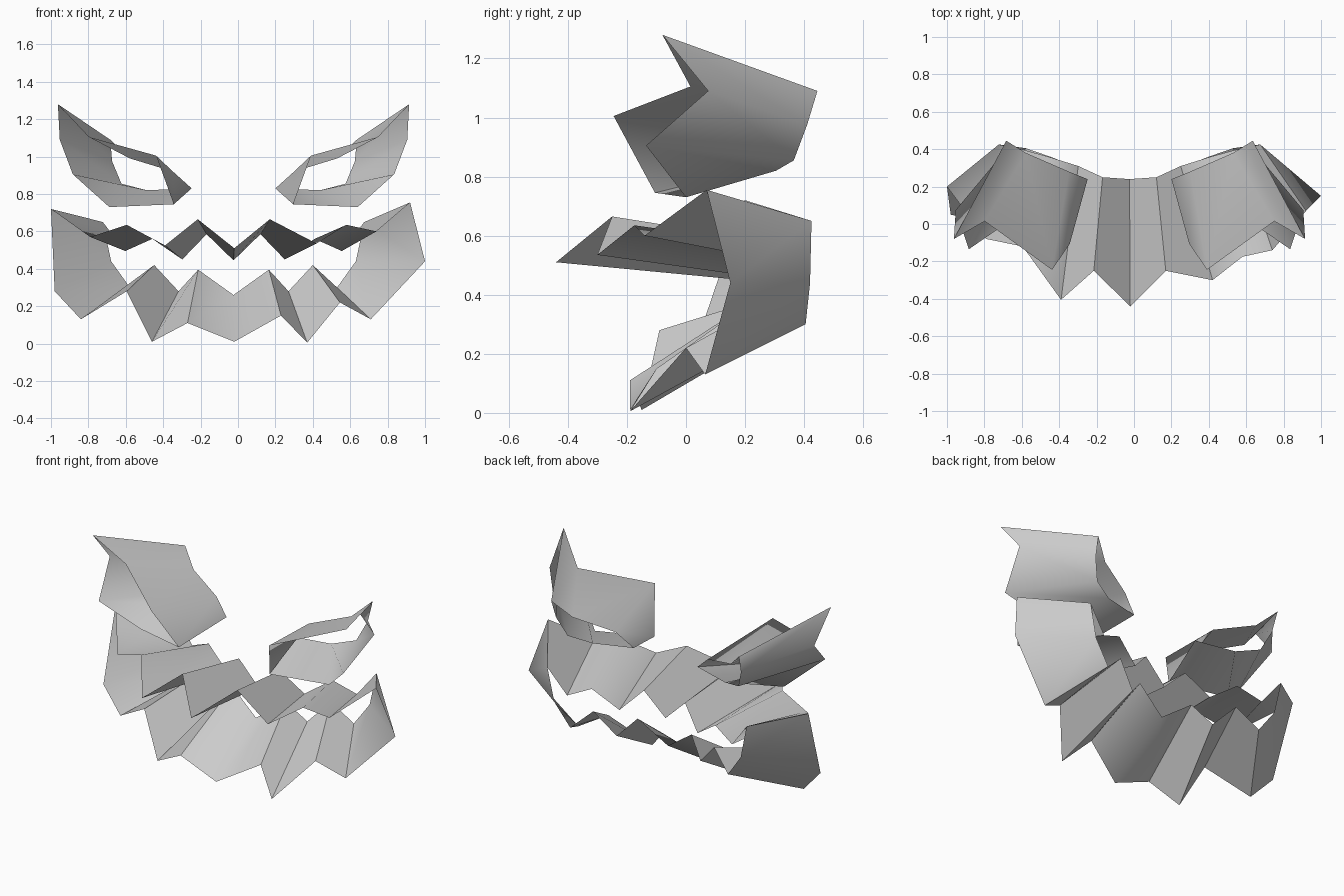
import bpy
import bmesh
import math
from mathutils import Vector

default_cube = bpy.data.objects.get("Cube")
if default_cube:
    bpy.data.objects.remove(default_cube, do_unlink=True)

MIRROR_X = -.024  # symmetry plane of the carved face

grey = bpy.data.materials.new("plain grey")
grey.use_nodes = True
grey_colour = (.6, .6, .6, 1)
grey.diffuse_color = grey_colour
grey.node_tree.nodes["Principled BSDF"].inputs["Base Color"].default_value = grey_colour


def mirrored(points):
    """Reflect points across the symmetry plane, keeping their order."""
    return [(2 * MIRROR_X - x, y, z) for x, y, z in points]


def carved_wall(name, front_loop, back_loop):
    """Join a closed front outline to its smaller back outline with a ring of quads."""
    bm = bmesh.new()
    front = [bm.verts.new(Vector(p)) for p in front_loop]
    back = [bm.verts.new(Vector(p)) for p in back_loop]
    count = len(front)
    for i in range(count):
        following = (i + 1) % count
        bm.faces.new((front[i], front[following], back[following], back[i]))
    bmesh.ops.recalc_face_normals(bm, faces=bm.faces)
    mesh = bpy.data.meshes.new(name)
    bm.to_mesh(mesh)
    bm.free()
    mesh.materials.append(grey)
    wall = bpy.data.objects.new(name, mesh)
    bpy.context.collection.objects.link(wall)
    bpy.ops.object.select_all(action="DESELECT")
    wall.select_set(True)
    bpy.context.view_layer.objects.active = wall
    bpy.ops.object.shade_smooth_by_angle(angle=math.radians(60))
    return wall


# Eyes: pointed outer tip first, then down the outside and back along the top
eye_front = [
    (.915, -.08, 1.28), (.905, .075, 1.09), (.835, -.135, .905), (.64, 0, .73),
    (.295, -.105, .745), (.39, -.245, 1.005), (.75, .015, 1.105),
]
eye_back = [
    (.635, .445, 1.09), (.625, .41, .975), (.575, .365, .855), (.44, .305, .82),
    (.2, .24, .83), (.3, .28, .92), (.53, .38, .99),
]
carved_wall("left_eye", eye_front, eye_back)
carved_wall("right_eye", mirrored(eye_front), mirrored(eye_back))

# Mouth front outline: uneven lower teeth, then upper teeth, between the corners
right_corner = (-1, .2, .72)
left_corner = (.92, .07, .755)
lower_front = [
    (-.98, .05, .28), (-.84, .02, .13), (-.595, -.09, .28), (-.46, -.15, .01),
    (-.27, -.19, .11), (-.02, -.19, .01), (.23, -.1, .15), (.37, -.19, .005),
    (.545, 0, .22), (.71, .065, .13), (1, .15, .44),
]
upper_front = [
    (.74, -.14, .6), (.58, -.175, .635), (.42, -.3, .535), (.17, -.25, .665),
    (-.02, -.44, .51),
    (-.215, -.25, .665), (-.39, -.405, .525), (-.595, -.12, .635), (-.79, -.08, .57),
]
mouth_front = [right_corner] + lower_front + [left_corner] + upper_front

# Mouth back outline: one half, reflected for the other
back_corner = [(.675, .425, .65)]
lower_back = [
    (.63, .42, .44), (.53, .405, .3), (.4, .36, .42), (.27, .31, .28), (.165, .25, .395),
]
upper_back = [(.555, .4, .495), (.41, .36, .56), (.25, .31, .45), (.12, .25, .585)]
lower_middle = [(MIRROR_X, .215, .26)]
upper_middle = [(MIRROR_X, .24, .445)]
mouth_back = (
    mirrored(back_corner + lower_back) + lower_middle + lower_back[::-1]
    + back_corner + upper_back + upper_middle + mirrored(upper_back[::-1])
)
carved_wall("mouth", mouth_front, mouth_back)
